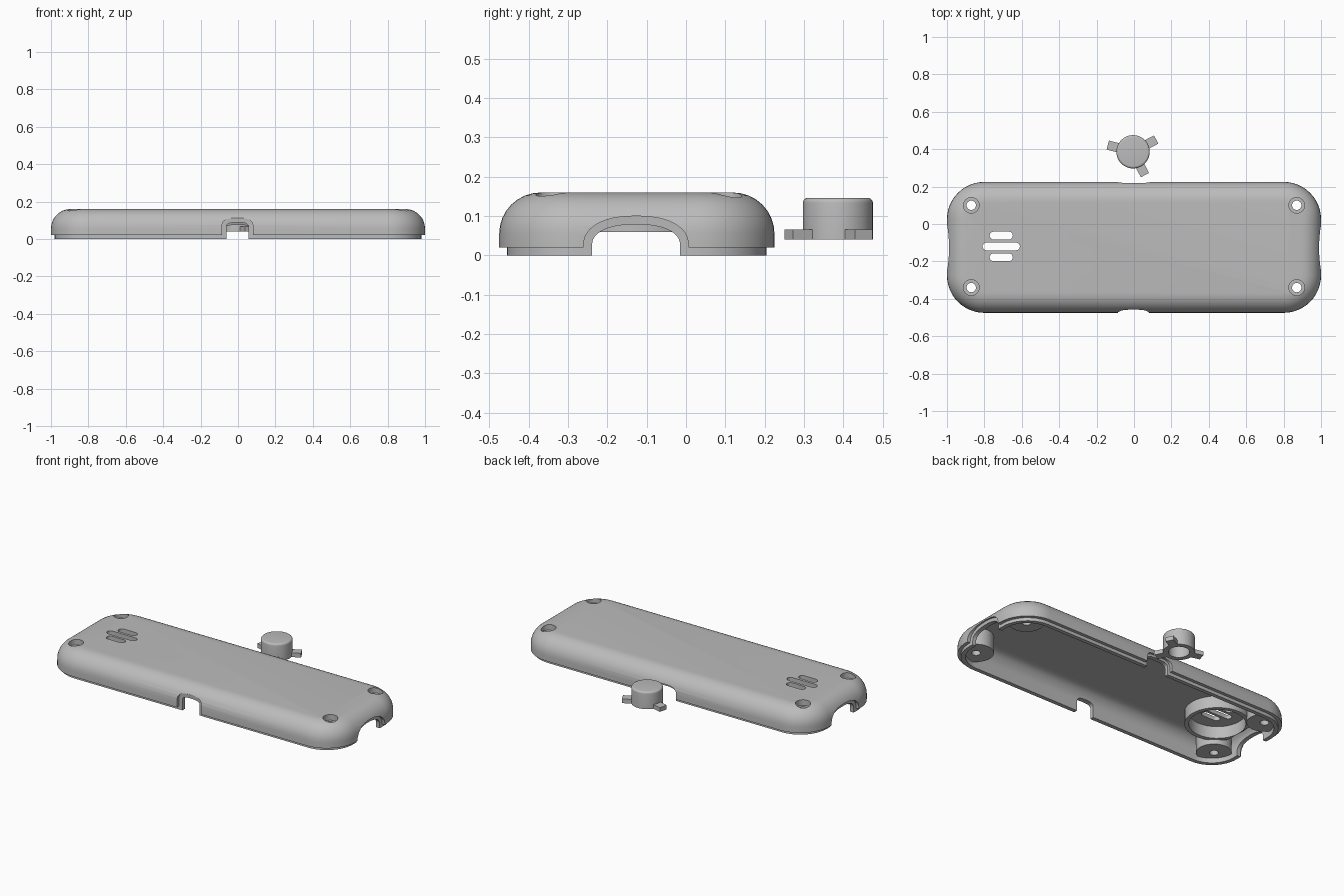
import bpy, bmesh, math
from mathutils import Vector, Matrix

if "Cube" in bpy.data.objects:
    bpy.data.objects.remove(bpy.data.objects["Cube"])

grey = bpy.data.materials.new("plain grey")
grey.use_nodes = True
grey.diffuse_color = (0.5, 0.5, 0.5, 1)
grey.node_tree.nodes["Principled BSDF"].inputs["Base Color"].default_value = grey.diffuse_color

CY = -0.125                  # case centre in y
HX, HY, CORNER = 1.0, 0.35, 0.2
TOP, FILLET = 0.16, 0.105


def loft(name, rings):
    """Solid skinned through equal-length rings, capped at both ends."""
    bm = bmesh.new()
    vs = [[bm.verts.new(p) for p in r] for r in rings]
    n = len(rings[0])
    for a, b in zip(vs, vs[1:]):
        for i in range(n):
            j = (i + 1) % n
            bm.faces.new((a[i], a[j], b[j], b[i]))
    bm.faces.new(vs[0])
    bm.faces.new(vs[-1])
    bmesh.ops.recalc_face_normals(bm, faces=bm.faces)
    me = bpy.data.meshes.new(name)
    bm.to_mesh(me)
    bm.free()
    me.materials.append(grey)
    ob = bpy.data.objects.new(name, me)
    bpy.context.collection.objects.link(ob)
    return ob


def case_ring(inset, z, seg=12):
    """Rounded rectangle outline of the case, moved inwards."""
    r = CORNER - inset
    cx, cy = HX - CORNER, HY - CORNER
    pts = []
    for q, (sx, sy) in enumerate([(1, 1), (-1, 1), (-1, -1), (1, -1)]):
        for k in range(seg + 1):
            a = math.pi / 2 * (q + k / seg)
            pts.append(Vector((sx * cx + r * math.cos(a), CY + sy * cy + r * math.sin(a), z)))
    return pts


def fillet(inset, z, r_in, r_up, n=8):
    """Rings of a rounded upper edge, from the wall to the flat top."""
    return [case_ring(inset + r_in * (1 - math.cos(a)), z + r_up * math.sin(a))
            for a in [math.pi / 2 * k / n for k in range(n + 1)]]


def circle(x, y, z, r, n=40):
    return [Vector((x + r * math.cos(2 * math.pi * k / n),
                    y + r * math.sin(2 * math.pi * k / n), z)) for k in range(n)]


def cylinder(name, x, y, r, z0, z1):
    return loft(name, [circle(x, y, z0, r), circle(x, y, z1, r)])


def boolean(ob, tool, op):
    """Apply a boolean and drop the tool."""
    m = ob.modifiers.new("cut", 'BOOLEAN')
    m.operation, m.object, m.solver = op, tool, 'EXACT'
    dg = bpy.context.evaluated_depsgraph_get()
    dg.update()
    me = bpy.data.meshes.new_from_object(ob.evaluated_get(dg))
    ob.modifiers.clear()
    ob.data = me
    bpy.data.objects.remove(tool)


def arch(w, h, spring, p, n=24):
    """Notch outline as (across, up), open towards the floor."""
    pts = [(w, -0.05)]
    for k in range(n + 1):
        a = math.pi * k / n
        c, s = math.cos(a), max(math.sin(a), 0)
        pts.append((math.copysign(w * abs(c) ** (2 / p), c), spring + (h - spring) * s ** (2 / p)))
    return pts + [(-w, -0.05)]


def notch(centre, angle, w, h, spring, p, step):
    """Stepped cutter: wide through the outer skin, narrow through the lip."""
    wide, thin = arch(w, h, spring, p), arch(w - step, h - step, spring, p)
    rot = Matrix.Rotation(angle, 3, 'Z')
    rings = []
    for depth, outline in [(-0.05, wide), (0.02, wide), (0.021, thin), (0.13, thin)]:
        rings.append([Vector(centre) + rot @ Vector((-depth, u, z)) for u, z in outline])
    boolean(case, loft("notch_cutter", rings), 'DIFFERENCE')


def finish(ob):
    bpy.ops.object.select_all(action='DESELECT')
    ob.select_set(True)
    bpy.context.view_layer.objects.active = ob
    bpy.ops.object.shade_smooth_by_angle(angle=math.radians(30))


# Hollow case with a narrower lip below
inner = fillet(0.045, 0.055, 0.075, 0.08)
outer = fillet(0, TOP - FILLET, FILLET, FILLET)
case = loft("case_shell", inner[::-1] + [case_ring(0.045, 0), case_ring(0.02, 0),
            case_ring(0.02, 0.02), case_ring(0, 0.02)] + outer)

# Screw posts, trimmed to the rounded corners
screws = [(sx * 0.87, CY + 0.005 + sy * 0.22) for sx in (-1, 1) for sy in (-1, 1)]
for x, y in screws:
    post = cylinder("screw_post", x, y, 0.1, 0.03, 0.145)
    core = loft("core", [case_ring(0.025, 0)] + fillet(0.025, 0.055, 0.09, 0.0925))
    boolean(post, core, 'INTERSECT')
    boolean(case, post, 'UNION')

# Speaker ring inside the case
SX, SY = -0.71, -0.12
ring = cylinder("speaker_ring", SX, SY, 0.185, 0.06, 0.147)
boolean(ring, cylinder("ring_bore", SX, SY, 0.16, 0.0, 0.2), 'DIFFERENCE')
boolean(case, ring, 'UNION')

# Screw holes with counterbores
for x, y in screws:
    boolean(case, cylinder("screw_hole", x, y, 0.025, -0.1, 0.3), 'DIFFERENCE')
    boolean(case, cylinder("counterbore", x, y, 0.042, 0.125, 0.3), 'DIFFERENCE')

# Round-ended speaker slots
for dy, half in [(-0.058, 0.062), (0, 0.1), (0.058, 0.062)]:
    r = 0.021
    outline = []
    for k in range(18):
        a = -math.pi / 2 + math.pi * (k % 9) / 8 + (math.pi if k > 8 else 0)
        side = 1 if k < 9 else -1
        outline.append((SX + side * (half - r) + r * math.cos(a), SY + dy + r * math.sin(a)))
    slot = loft("slot", [[Vector((x, y, z)) for x, y in outline] for z in (0.1, 0.3)])
    boolean(case, slot, 'DIFFERENCE')

# Openings in the four walls
notch((HX, CY - 0.002, 0), 0, 0.133, 0.1, 0.025, 2.3, 0.021)
notch((-HX, CY - 0.002, 0), math.pi, 0.133, 0.1, 0.025, 2.6, 0.021)
notch((-0.003, CY - HY, 0), -math.pi / 2, 0.083, 0.112, 0.06, 3, 0.024)
notch((0, CY + HY, 0), math.pi / 2, 0.09, 0.09, 0.045, 3, 0.015)
finish(case)

# Loose button, hollow underneath
BX, BY = -0.005, 0.386
profile = [(0.06, 0.12), (0.06, 0.04), (0.089, 0.04)]
for k in range(6):
    a = math.pi / 2 * k / 5
    profile.append((0.077 + 0.012 * math.cos(a), 0.134 + 0.012 * math.sin(a)))
button = loft("button", [circle(BX, BY, z, r, 48) for r, z in profile])

# Three retaining tabs
for deg in (28, 165, -63):
    rot = Matrix.Rotation(math.radians(deg), 3, 'Z')
    rings = [[Vector((BX, BY, z)) + rot @ Vector((d, s, 0))
              for d, s in [(0.07, -0.025), (0.14, -0.025), (0.14, 0.025), (0.07, 0.025)]]
             for z in (0.04, 0.066)]
    boolean(button, loft("button_tab", rings), 'UNION')
finish(button)
